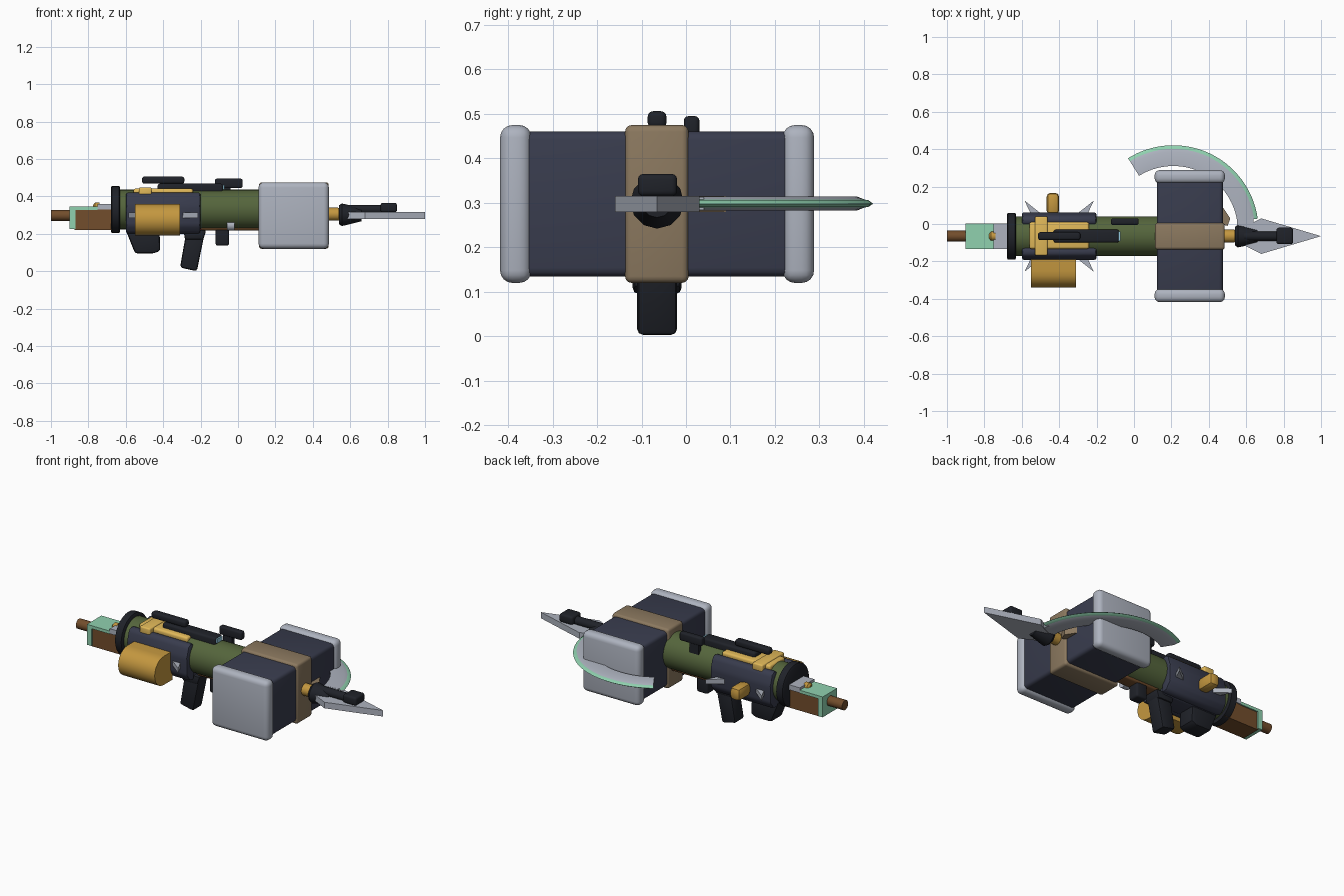
import bpy, bmesh, math
from mathutils import Vector

if "Cube" in bpy.data.objects:
    bpy.data.objects.remove(bpy.data.objects["Cube"])

CY = -0.065  # centre line of the weapon


def mat(name, r, g, b):
    m = bpy.data.materials.new(name)
    m.diffuse_color = (r, g, b, 1)
    m.use_nodes = True
    m.node_tree.nodes["Principled BSDF"].inputs["Base Color"].default_value = m.diffuse_color
    return m


NAVY = mat("navy", .04, .045, .075)
BLACK = mat("black", .014, .016, .022)
OLIVE = mat("olive", .09, .13, .045)
TAN = mat("tan", .26, .19, .115)
STEEL = mat("steel", .42, .45, .52)
GOLD = mat("gold", .55, .31, .05)
YELLOW = mat("yellow", .75, .48, .1)
MINT = mat("mint", .28, .64, .43)
WOOD = mat("wood", .17, .075, .025)
RED = mat("red", .55, .03, .02)
BLUE = mat("blue", .3, .6, .75)


def make(name, bm, m, bevel=0, seg=3):
    bmesh.ops.recalc_face_normals(bm, faces=bm.faces)
    if bevel:
        bmesh.ops.bevel(bm, geom=bm.edges[:], offset=bevel, segments=seg,
                        profile=.5, affect='EDGES', clamp_overlap=True)
    me = bpy.data.meshes.new(name)
    bm.to_mesh(me)
    bm.free()
    me.materials.append(m)
    ob = bpy.data.objects.new(name, me)
    bpy.context.collection.objects.link(ob)
    bpy.ops.object.select_all(action='DESELECT')
    ob.select_set(True)
    bpy.context.view_layer.objects.active = ob
    bpy.ops.object.shade_smooth_by_angle(angle=math.radians(32))
    return ob


def box(name, x, y, z, m, bevel=0, seg=3):
    bm = bmesh.new()
    bmesh.ops.create_cube(bm, size=1)
    for v in bm.verts:
        v.co = [(a[0] + a[1]) / 2 + c * (a[1] - a[0]) for a, c in zip((x, y, z), v.co)]
    return make(name, bm, m, bevel, seg)


def prism(name, pts, lo, hi, m, plane='XZ', bevel=0, seg=2):
    """Outline extruded along y (XZ) or z (XY) or x (YZ)."""
    put = {'XZ': lambda a, b, d: (a, d, b), 'XY': lambda a, b, d: (a, b, d),
           'YZ': lambda a, b, d: (d, a, b)}[plane]
    bm = bmesh.new()
    r = [[bm.verts.new(put(a, b, d)) for a, b in pts] for d in (lo, hi)]
    bm.faces.new(r[0])
    bm.faces.new(r[1])
    for i in range(len(pts)):
        j = (i + 1) % len(pts)
        bm.faces.new((r[0][i], r[0][j], r[1][j], r[1][i]))
    return make(name, bm, m, bevel, seg)


def lathe(name, prof, m, y=CY, z=.33, n=32):
    """Turned part along x from (x, radius) pairs, capped at both ends."""
    bm = bmesh.new()
    rings = [[bm.verts.new((x, y + r * math.cos(2 * math.pi * i / n),
                            z + r * math.sin(2 * math.pi * i / n))) for i in range(n)]
             for x, r in prof]
    for a, b in zip(rings, rings[1:]):
        for i in range(n):
            j = (i + 1) % n
            bm.faces.new((a[i], a[j], b[j], b[i]))
    bm.faces.new(rings[0])
    bm.faces.new(rings[-1])
    return make(name, bm, m)


def arc_blade(name, section, m, cx=.21, cy=-.035, a0=8, a1=122, n=32):
    """Sweeps a (radius, z) section round an arc."""
    bm = bmesh.new()
    rings = []
    for i in range(n + 1):
        a = math.radians(a0 + (a1 - a0) * i / n)
        rings.append([bm.verts.new((cx + r * math.cos(a), cy + r * math.sin(a), z))
                      for r, z in section])
    k = len(section)
    for a, b in zip(rings, rings[1:]):
        for i in range(k):
            j = (i + 1) % k
            bm.faces.new((a[i], a[j], b[j], b[i]))
    bm.faces.new(rings[0])
    bm.faces.new(rings[-1])
    return make(name, bm, m)


# Rear stock and shaft end
lathe("shaft_end", [(-1, .029), (-.85, .029)], WOOD, z=.298, n=16)
box("stock_wood", (-.875, -.64), (-.125, -.005), (.22, .33), WOOD)
box("stock_end_plate", (-.9, -.87), (-.133, .003), (.225, .346), MINT)
box("stock_top_plate", (-.88, -.75), (-.133, .003), (.328, .346), MINT)
box("stock_block", (-.75, -.66), (-.133, .003), (.33, .36), STEEL)
lathe("rear_pin", [(-.775, .012), (-.765, .025), (-.74, .025)], GOLD, z=.342, n=16)

# Barrel
lathe("barrel_collar", [(-.68, .115), (-.675, .125), (-.635, .125), (-.63, .115)], BLACK)
lathe("barrel", [(-.64, .106), (.2, .106)], OLIVE)
box("under_barrel_wood", (-.2, .14), (-.105, -.025), (.218, .26), WOOD, .012)
lathe("under_barrel_pin", [(-.06, .028), (-.02, .028)], STEEL, y=-.12, z=.245, n=12)

# Receiver side shells, mirrored over the centre line
shell = [(.055, .2), (.095, .205), (.125, .245), (.128, .35), (.11, .41),
         (.085, .425), (.055, .41)]
for s, side in ((-1, "front"), (1, "back")):
    prism("receiver_shell_" + side, [(CY + s * a, b) for a, b in shell],
          -.6, -.2, NAVY, 'YZ', .014)
    # Steel spikes splaying outwards
    for d, e in ((-1, "rear"), (1, "fore")):
        xc = -.4
        base = .115
        pts = [(xc + d * .13, CY + s * base), (xc + d * .19, CY + s * .19),
               (xc + d * .16, CY + s * base * .8)]
        pts = [(xc + d * .09, CY + s * base), (xc + d * .185, CY + s * .19),
               (xc + d * .15, CY + s * base)]
        prism("spike_%s_%s" % (side, e), pts, .285, .313, STEEL, 'XY')
box("receiver_base", (-.59, -.21), (-.13, 0), (.2, .25), NAVY, .015)

# Side drum and charging knob
prism("side_drum", [(-.17, .19), (-.25, .19)]
      + [(-.255 - .085 * math.sin(math.radians(t)), .275 - .085 * math.cos(math.radians(t)))
         for t in range(15, 180, 15)] + [(-.25, .36), (-.17, .36)], -.55, -.31, GOLD, 'YZ')
box("side_knob", (-.467, -.4), (.05, .167), (.26, .335), GOLD, .022, 2)

# Top clip, sight rail and lens
box("top_clip", (-.56, -.24), (-.133, .01), (.405, .442), YELLOW, .012)
box("top_clip_cross", (-.53, -.462), (-.168, .04), (.4, .448), YELLOW, .008)
box("sight_rail", (-.43, -.08), (-.1, -.03), (.4, .468), BLACK, .012)
box("sight_lens", (-.085, -.073), (-.09, -.04), (.438, .462), BLUE)
box("sight_bar", (-.513, -.287), (-.086, -.044), (.468, .506), BLACK, .012)
box("side_sight", (-.123, .025), (-.005, .03), (.445, .495), BLACK, .01)
box("side_sight_foot", (-.1, -.04), (0, .026), (.39, .455), BLACK)

# Grips and trigger
prism("front_magazine", [(-.6, .22), (-.42, .22), (-.415, .11), (-.45, .095), (-.55, .095)],
      -.12, -.01, BLACK, 'XZ', .014)
prism("pistol_grip", [(-.275, .22), (-.175, .22), (-.22, 0), (-.31, .02)],
      -.11, -.02, BLACK, 'XZ', .014)
prism("grip_collar", [(-.29, .22), (-.17, .22), (-.185, .17), (-.285, .17)],
      -.118, -.012, BLACK, 'XZ', .01)
box("trigger", (-.205, -.175), (-.085, -.045), (.215, .28), RED)
box("lower_peg", (-.12, -.047), (-.1, -.03), (.137, .24), BLACK, .012)

# Hammer head with band and two caps
box("hammer_core", (.122, .475), (-.37, .24), (.134, .461), NAVY, .02)
box("hammer_band", (.112, .485), (-.137, .006), (.12, .475), TAN, .015)
for side, y in (("front", (-.418, -.347)), ("back", (.217, .288))):
    box("hammer_cap_" + side, (.11, .486), y, (.12, .475), STEEL, .028, 4)

# Neck and spear
lathe("neck", [(.46, .035), (.535, .035), (.55, .025)], GOLD, z=.305, n=12)
lathe("spear_socket", [(.54, .05), (.555, .06), (.58, .055), (.66, .035)],
      BLACK, z=.302, n=12)
lathe("spear_tube", [(.56, .025), (.79, .025)], BLACK, z=.33, n=12)
box("spear_tube_head", (.762, .85), (-.108, -.02), (.315, .365), BLACK, .012)
prism("spear_blade", [(.56, CY - .035), (.68, -.16), (1, CY), (.68, .03), (.56, CY + .035)],
      .28, .316, STEEL, 'XY')

# Curved axe blade with mint edge
arc_blade("axe_blade", [(.345, .283), (.42, .283), (.44, .291), (.44, .306),
                        (.42, .314), (.345, .314)], STEEL)
arc_blade("axe_edge", [(.432, .289), (.445, .291), (.456, .298), (.445, .306), (.432, .308)], MINT)
prism("axe_bracket", [(.46, .0), (.5, -.01), (.515, .03), (.475, .09), (.46, .09)],
      .28, .316, TAN, 'XY')
box("axe_root", (.55, .64), (-.08, .04), (.284, .313), STEEL)
